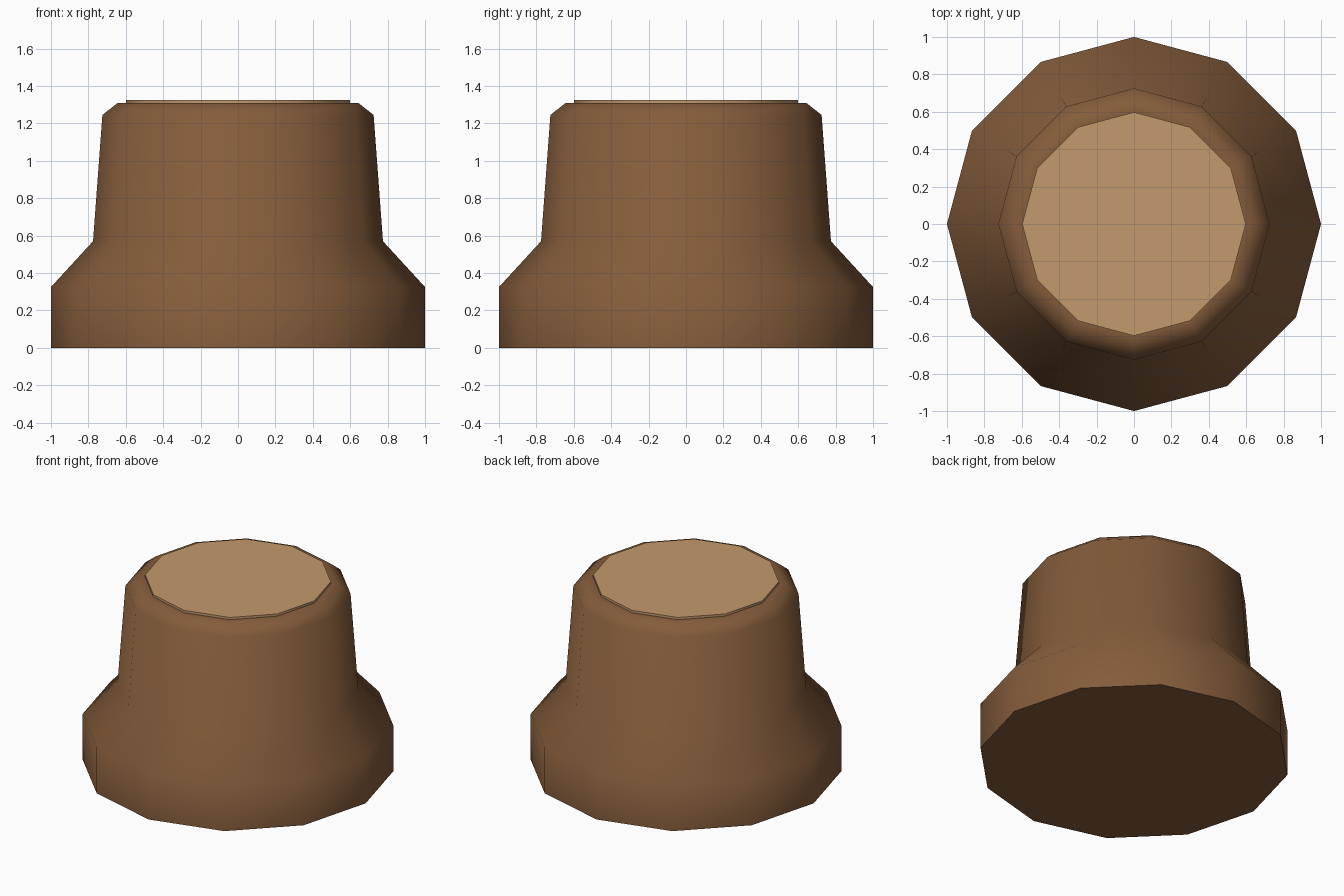
import bpy, bmesh, math

cube = bpy.data.objects.get("Cube")
if cube:
    bpy.data.objects.remove(cube, do_unlink=True)

SIDES = 12


def make_material(name, colour):
    mat = bpy.data.materials.new(name)
    mat.use_nodes = True
    mat.diffuse_color = colour
    mat.node_tree.nodes["Principled BSDF"].inputs["Base Color"].default_value = colour
    return mat


def lathe(name, profile, mat):
    """Stack rings of (radius, height) and close both ends."""
    bm = bmesh.new()
    rings = []
    for radius, z in profile:
        angles = [math.tau * i / SIDES for i in range(SIDES)]
        rings.append([bm.verts.new((radius * math.cos(a), radius * math.sin(a), z))
                      for a in angles])
    for low, high in zip(rings, rings[1:]):
        for i in range(SIDES):
            j = (i + 1) % SIDES
            bm.faces.new((low[i], low[j], high[j], high[i]))
    bm.faces.new(rings[0][::-1])
    bm.faces.new(rings[-1])
    mesh = bpy.data.meshes.new(name)
    bm.to_mesh(mesh)
    bm.free()
    mesh.materials.append(mat)
    obj = bpy.data.objects.new(name, mesh)
    bpy.context.collection.objects.link(obj)
    bpy.ops.object.select_all(action='DESELECT')
    obj.select_set(True)
    bpy.context.view_layer.objects.active = obj
    bpy.ops.object.shade_smooth_by_angle(angle=math.radians(60))
    return obj


bark = make_material("bark brown", (0.235, 0.108, 0.044, 1))
wood = make_material("cut wood tan", (0.54, 0.32, 0.15, 1))

# Flared trunk with a bevelled rim
lathe("stump_trunk", [(1, 0), (1, 0.325), (0.775, 0.57), (0.725, 1.245),
                      (0.645, 1.308), (0.6, 1.31)], bark)

# Pale cut surface, slightly proud of the rim
lathe("stump_cut_top", [(0.598, 1.30), (0.598, 1.326)], wood)
